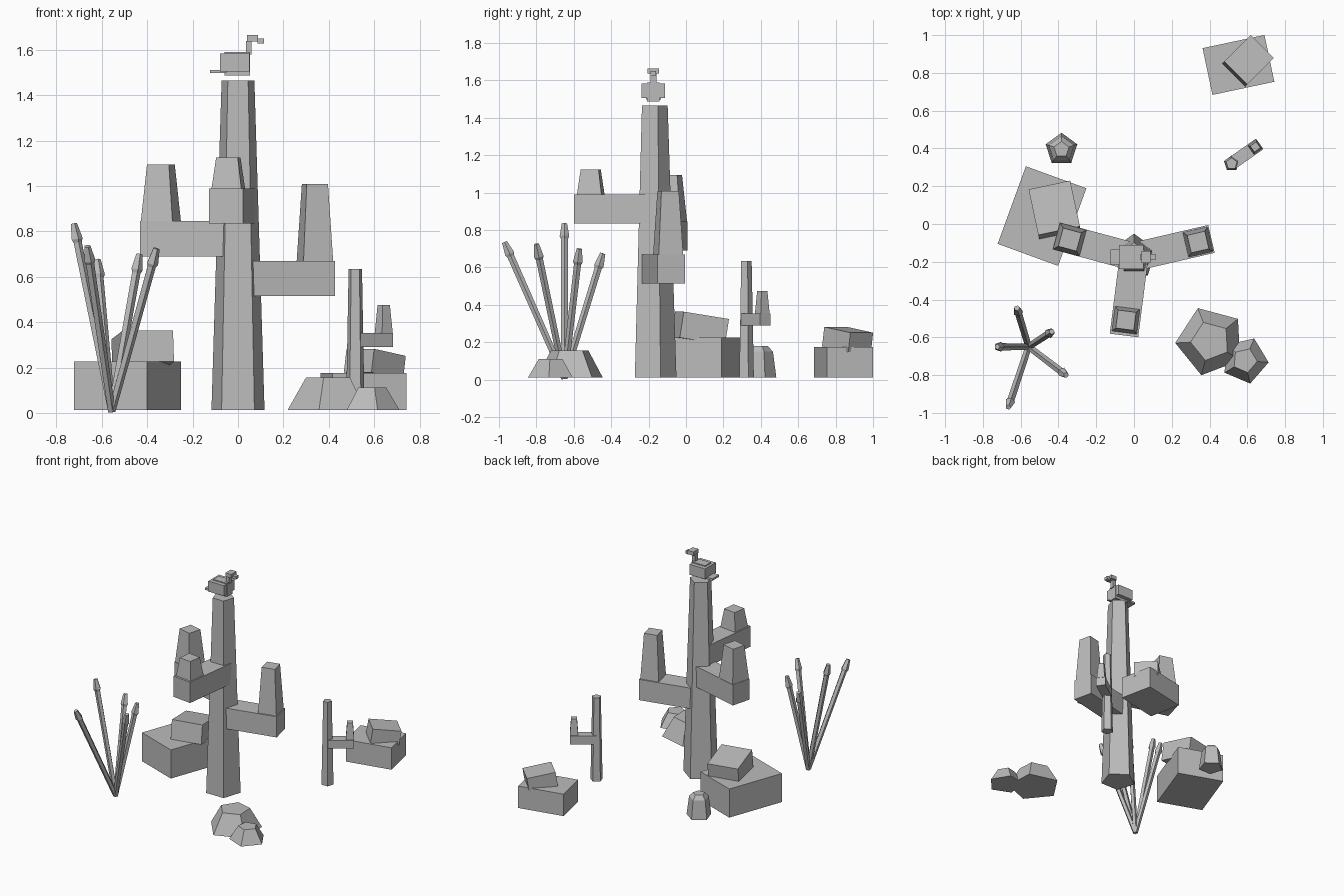
import bpy, bmesh, math
from mathutils import Vector, Matrix

if "Cube" in bpy.data.objects:
    bpy.data.objects.remove(bpy.data.objects["Cube"])

stone = bpy.data.materials.new("plain_grey")
stone.diffuse_color = (0.5, 0.5, 0.5, 1)
stone.use_nodes = True
stone.node_tree.nodes["Principled BSDF"].inputs["Base Color"].default_value = stone.diffuse_color


def finish(name, bm, matrix):
    bmesh.ops.recalc_face_normals(bm, faces=bm.faces)
    me = bpy.data.meshes.new(name)
    bm.to_mesh(me)
    bm.free()
    me.materials.append(stone)
    ob = bpy.data.objects.new(name, me)
    ob.matrix_world = matrix
    bpy.context.collection.objects.link(ob)
    return ob


def loft(name, sides, rings, phase=90, matrix=Matrix()):
    """Stack of regular polygons, rings = [(radius, z), ...], capped at both ends."""
    bm = bmesh.new()
    loops = []
    for r, z in rings:
        loops.append([bm.verts.new((r * math.cos(a), r * math.sin(a), z))
                      for a in (math.radians(phase + 360 * i / sides) for i in range(sides))])
    for lo, hi in zip(loops, loops[1:]):
        for i in range(sides):
            j = (i + 1) % sides
            bm.faces.new((lo[i], lo[j], hi[j], hi[i]))
    bm.faces.new(loops[0][::-1])
    bm.faces.new(loops[-1])
    return finish(name, bm, matrix)


def box(name, centre, size, yaw=0, tilt_x=0, tilt_y=0):
    bm = bmesh.new()
    bmesh.ops.create_cube(bm, size=1)
    bmesh.ops.scale(bm, vec=size, verts=bm.verts)
    m = (Matrix.Translation(centre) @ Matrix.Rotation(math.radians(yaw), 4, 'Z')
         @ Matrix.Rotation(math.radians(tilt_x), 4, 'X')
         @ Matrix.Rotation(math.radians(tilt_y), 4, 'Y'))
    return finish(name, bm, m)


def span(name, x0, x1, y0, y1, z0, z1):
    return box(name, ((x0 + x1) / 2, (y0 + y1) / 2, (z0 + z1) / 2), (x1 - x0, y1 - y0, z1 - z0))


def cactus_arm(name, root, end, width, z0, z1, base, top, dist, z2):
    """Horizontal bar from the trunk axis to its end, with a tapered upright block on it."""
    root, end = Vector(root), Vector(end)
    d = end - root
    yaw = math.degrees(math.atan2(d.y, d.x))
    mid = (root + end) / 2
    box(name, (mid.x, mid.y, (z0 + z1) / 2), (d.length, width, z1 - z0), yaw)
    p = root + d.normalized() * dist
    k = math.sqrt(0.5)
    loft(name + "_upright", 4, [(base * k, z1), (top * k, z2)], yaw + 45,
         Matrix.Translation((p.x, p.y, 0)))


# Tall cactus
trunk = (0, -0.174)
loft("tall_trunk", 5, [(0.123, 0.012), (0.076, 1.465)], 90, Matrix.Translation((*trunk, 0)))
cactus_arm("left_arm", trunk, (-0.4125, -0.063), 0.148, 0.69, 0.845, 0.144, 0.1, 0.352, 1.095)
cactus_arm("front_arm", trunk, (-0.053, -0.59), 0.152, 0.835, 0.99, 0.132, 0.096, 0.338, 1.125)
cactus_arm("right_arm", trunk, (0.41, -0.079), 0.151, 0.515, 0.67, 0.134, 0.096, 0.348, 1.008)

# Small cactus
small = (0.517, 0.32)
loft("small_trunk", 5, [(0.043, 0.012), (0.031, 0.635)], 90, Matrix.Translation((*small, 0)))
cactus_arm("small_arm", small, (0.664, 0.423), 0.068, 0.29, 0.353, 0.057, 0.039, 0.153, 0.475)

# Bird on the tall cactus
span("bird_body", -0.06, 0.053, -0.208, -0.142, 1.487, 1.59)
span("bird_wings", -0.08, 0.05, -0.238, -0.112, 1.505, 1.583)
span("bird_tail", -0.124, -0.05, -0.215, -0.135, 1.497, 1.512)
span("bird_neck", 0.035, 0.06, -0.191, -0.159, 1.58, 1.64)
span("bird_head", 0.04, 0.088, -0.206, -0.144, 1.637, 1.665)
span("bird_beak", 0.085, 0.115, -0.19, -0.16, 1.627, 1.65)

# Stacked boulders
box("left_boulder", (-0.487, 0.042, 0.119), (0.341, 0.437, 0.214), -20)
box("left_top_boulder", (-0.42, 0.075, 0.275), (0.225, 0.25, 0.14), 12, tilt_x=-9)
box("back_boulder", (0.553, 0.842, 0.094), (0.335, 0.253, 0.164), 12)
box("back_top_boulder", (0.603, 0.864, 0.215), (0.2, 0.172, 0.105), 45, tilt_y=9)

# Low five-sided rocks and barrel cactus
loft("large_mound", 5, [(0.187, 0.012), (0.106, 0.155)], 111, Matrix.Translation((0.405, -0.62, 0)))
loft("small_mound", 5, [(0.126, 0.012), (0.066, 0.112)], 67, Matrix.Translation((0.587, -0.722, 0)))
loft("barrel_cactus", 5, [(0.088, 0.012), (0.07, 0.15), (0.042, 0.18)], 90,
     Matrix.Translation((-0.384, 0.395, 0)))

# Fan of stalks with flared tips
root = Vector((-0.558, -0.65, 0.008))
tips = [(-0.725, -0.65, 0.835), (-0.665, -0.97, 0.735), (-0.62, -0.445, 0.675),
        (-0.435, -0.57, 0.70), (-0.36, -0.80, 0.725)]
for i, tip in enumerate(tips):
    d = Vector(tip) - root
    n = d.length
    m = Matrix.Translation(root) @ d.to_track_quat('Z', 'Y').to_matrix().to_4x4()
    loft(f"stalk_{i + 1}", 5, [(0.018, 0), (0.02, n - 0.085), (0.027, n - 0.07), (0.015, n)], 90, m)
